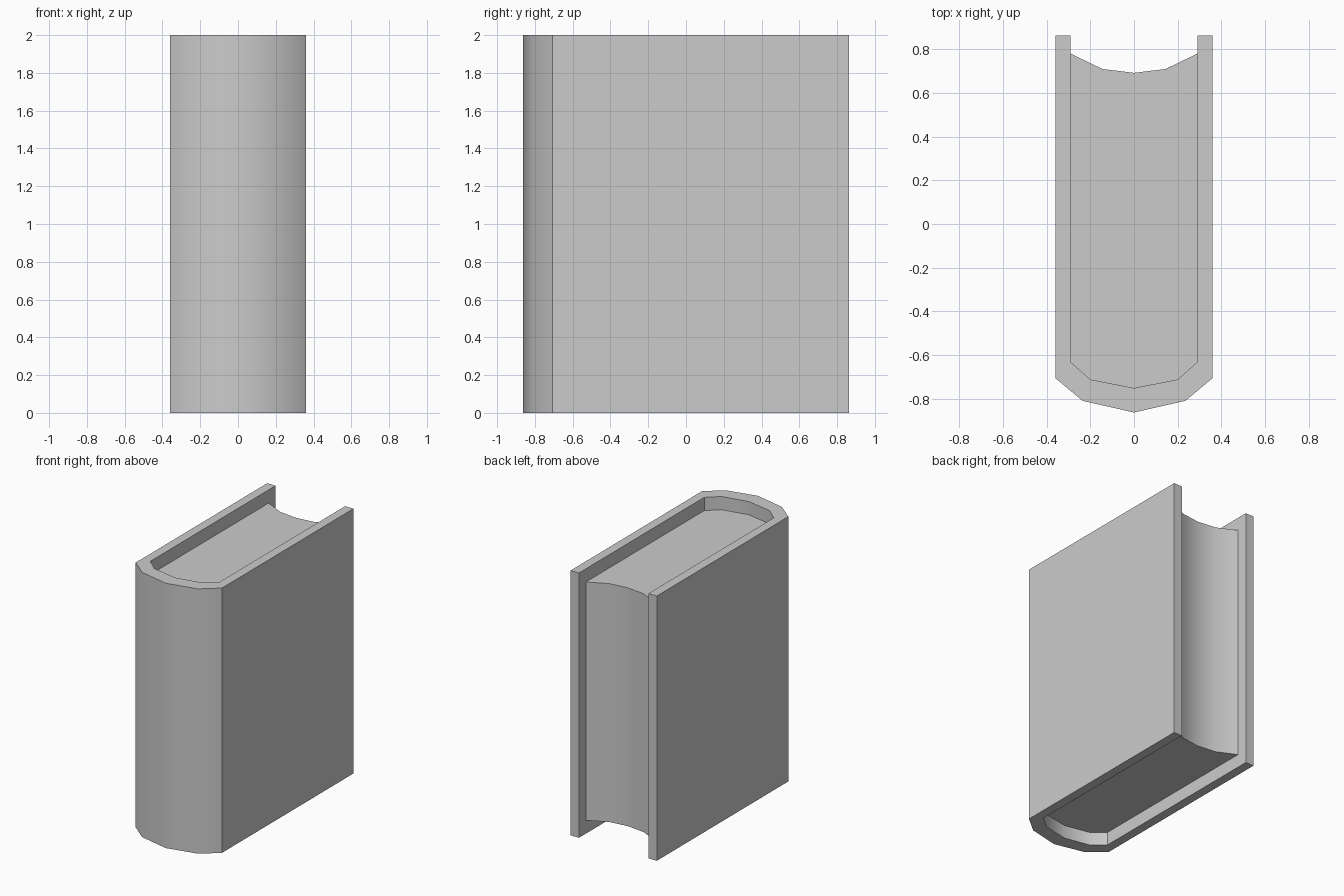
import bpy, bmesh
from math import radians

if "Cube" in bpy.data.objects:
    bpy.data.objects.remove(bpy.data.objects["Cube"])


def mirrored(half):
    """Extend a half profile (x >= 0) with its mirror image across x = 0."""
    return half + [(-x, y) for x, y in reversed(half) if x > 0]


def prism(name, outline, z0, z1):
    """Extrude a closed outline between two heights, smooth below 45 degrees."""
    bm = bmesh.new()
    base = bm.faces.new([bm.verts.new((x, y, z0)) for x, y in outline])
    top = bmesh.ops.extrude_face_region(bm, geom=[base], use_keep_orig=True)["geom"]
    verts = [g for g in top if isinstance(g, bmesh.types.BMVert)]
    bmesh.ops.translate(bm, verts=verts, vec=(0, 0, z1 - z0))
    bmesh.ops.recalc_face_normals(bm, faces=bm.faces)
    mesh = bpy.data.meshes.new(name)
    bm.to_mesh(mesh)
    bm.free()
    obj = bpy.data.objects.new(name, mesh)
    bpy.context.collection.objects.link(obj)
    bpy.ops.object.select_all(action='DESELECT')
    obj.select_set(True)
    bpy.context.view_layer.objects.active = obj
    bpy.ops.object.shade_smooth_by_angle(angle=radians(45))
    return obj


# Cover: two boards joined by a rounded spine, open at the back
outer = [(0.36, 0.863), (0.36, -0.706), (0.235, -0.81), (0, -0.863)]
inner = [(0.29, 0.863), (0.29, -0.632), (0.2, -0.712), (0, -0.751)]
prism("cover", mirrored(outer) + mirrored(inner)[::-1], 0, 2)

# Page block: follows the spine, with a hollow fore edge
spine_side = mirrored(inner[1:])
fore_edge = mirrored([(0.29, 0.78), (0.145, 0.71), (0, 0.692)])
prism("page_block", spine_side + fore_edge[::-1], 0.1, 1.9)
